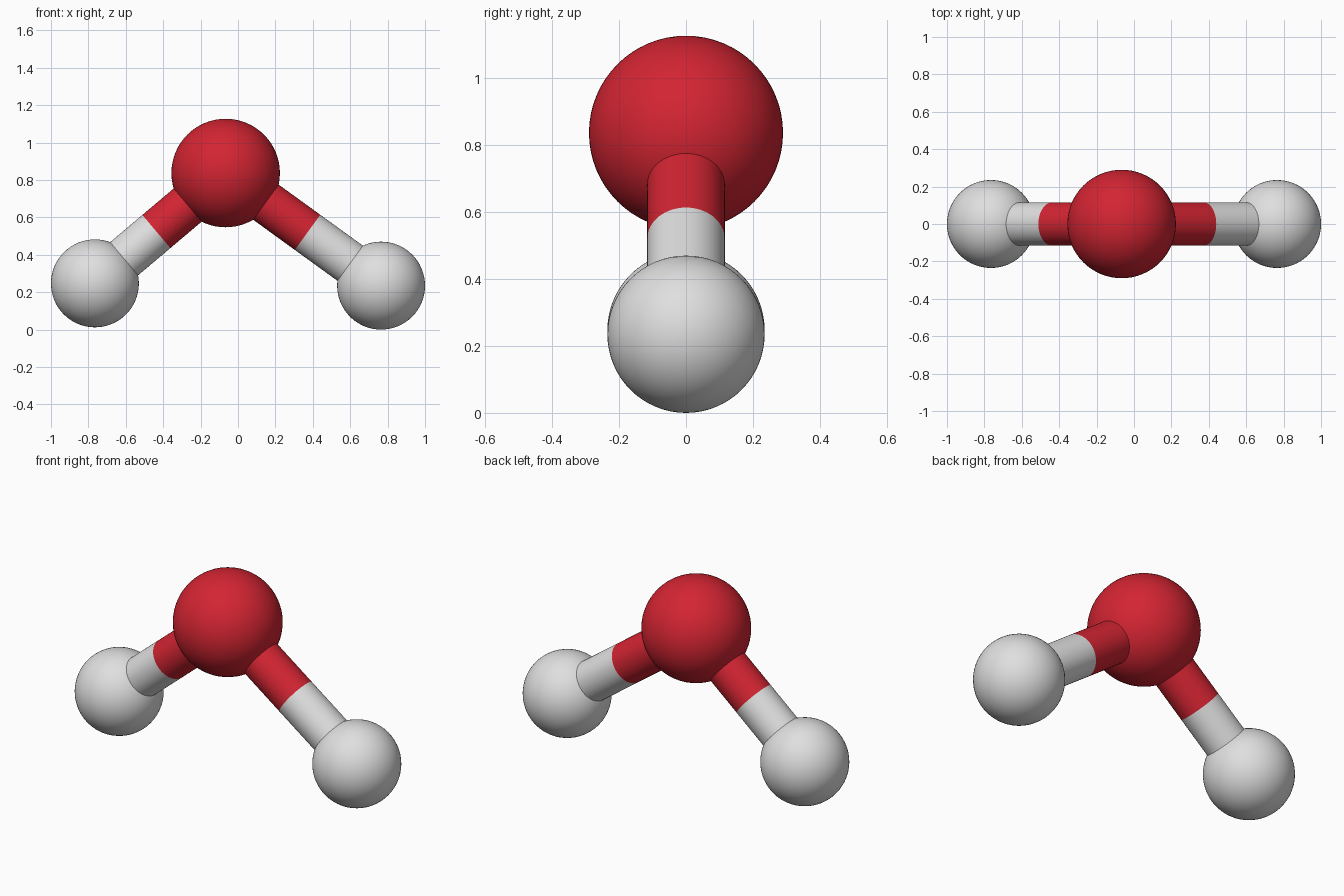
import bpy
from mathutils import Vector

if "Cube" in bpy.data.objects:
    bpy.data.objects.remove(bpy.data.objects["Cube"])


def material(name, rgb):
    m = bpy.data.materials.new(name)
    m.diffuse_color = (*rgb, 1)
    m.use_nodes = True
    m.node_tree.nodes["Principled BSDF"].inputs["Base Color"].default_value = m.diffuse_color
    return m


RED = material("red", (0.65, 0.018, 0.032))
GREY = material("light grey", (0.74, 0.74, 0.74))


def finish(name, mat):
    ob = bpy.context.object
    ob.name = name
    ob.data.materials.append(mat)
    bpy.ops.object.shade_smooth_by_angle()


def ball(name, centre, radius, mat):
    bpy.ops.mesh.primitive_uv_sphere_add(segments=64, ring_count=32, radius=radius, location=centre)
    finish(name, mat)


def rod(name, a, b, mat, radius=0.116):
    d = b - a
    bpy.ops.mesh.primitive_cylinder_add(
        vertices=48, radius=radius, depth=d.length, end_fill_type='NOTHING',
        location=(a + b) / 2, rotation=d.to_track_quat('Z', 'Y').to_euler())
    finish(name, mat)


# central atom
R_BIG, R_SMALL = 0.29, 0.235
centre = Vector((-0.066, 0, 0.837))
ball("central_atom", centre, R_BIG, RED)

# outer atoms, each with a two-colour bond split midway between the ball surfaces
for side, pos in (("left", (-0.765, 0, 0.247)), ("right", (0.765, 0, 0.235))):
    end = Vector(pos)
    ball(side + "_atom", end, R_SMALL, GREY)
    length = (end - centre).length
    split = centre.lerp(end, (R_BIG + length - R_SMALL) / 2 / length)
    rod(side + "_bond_inner", centre, split, RED)
    rod(side + "_bond_outer", split, end, GREY)
